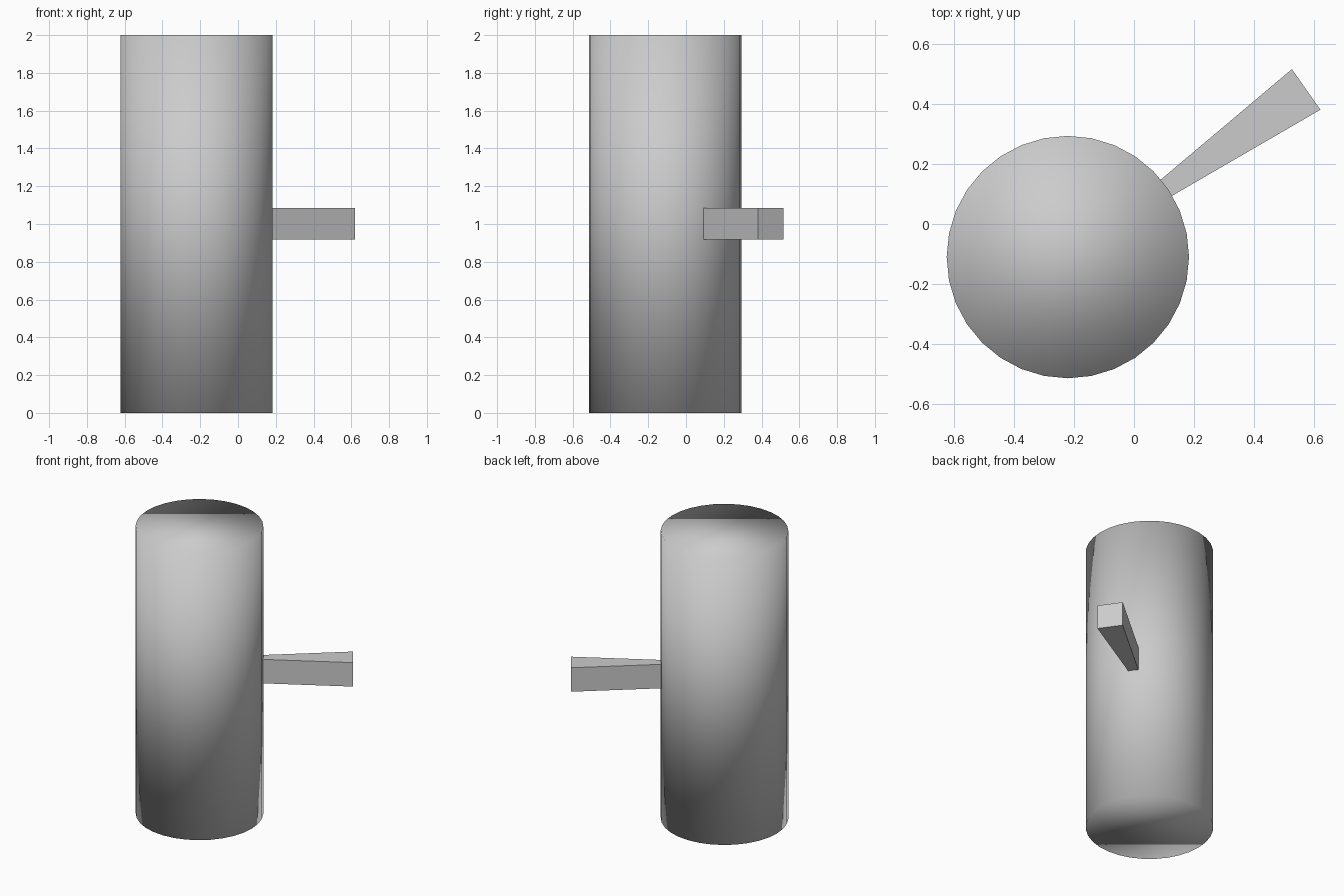
import bpy, bmesh, math
from mathutils import Vector

if "Cube" in bpy.data.objects:
    bpy.data.objects.remove(bpy.data.objects["Cube"])

CX, CY, R = -0.22, -0.11, 0.403


def finish(bm, name, smooth):
    bmesh.ops.recalc_face_normals(bm, faces=bm.faces)
    for f in bm.faces:
        f.smooth = smooth
    me = bpy.data.meshes.new(name)
    bm.to_mesh(me)
    bm.free()
    ob = bpy.data.objects.new(name, me)
    bpy.context.collection.objects.link(ob)
    return ob


# Round column, smooth shaded across the caps too
bm = bmesh.new()
bmesh.ops.create_cone(bm, cap_ends=True, cap_tris=False, segments=32,
                      radius1=R, radius2=R, depth=2)
column = finish(bm, "column", True)
column.location = (CX, CY, 1)

# Radial arm, widening outwards, with a square outer end
start, end = 0.38, 0.969
half_in, half_out, half_h = 0.031, 0.0825, 0.0835
bm = bmesh.new()
profile = [(start, -half_in), (end, -half_out), (end, half_out), (start, half_in)]
face = bm.faces.new([bm.verts.new((x, y, -half_h)) for x, y in profile])
top = bmesh.ops.extrude_face_region(bm, geom=[face])["geom"]
bmesh.ops.translate(bm, vec=Vector((0, 0, 2 * half_h)),
                    verts=[v for v in top if isinstance(v, bmesh.types.BMVert)])
arm = finish(bm, "arm", False)
arm.location = (CX, CY, 1.0025)
arm.rotation_euler.z = math.atan2(0.5575, 0.7925)
